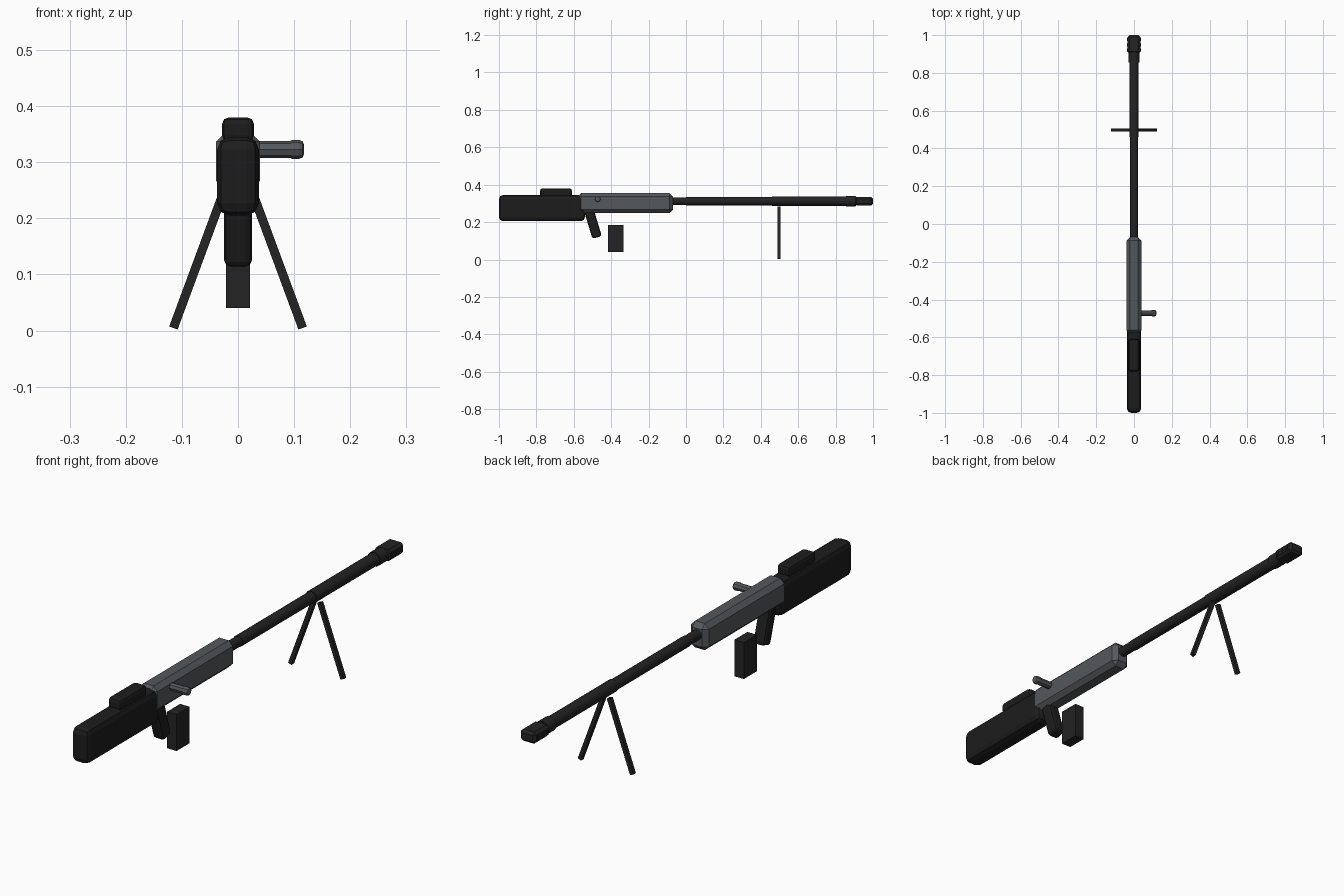
import bpy
from math import radians, pi
from mathutils import Vector

cube = bpy.data.objects.get("Cube")
if cube:
    bpy.data.objects.remove(cube, do_unlink=True)


def material(name, colour):
    m = bpy.data.materials.new(name)
    m.use_nodes = True
    m.diffuse_color = (*colour, 1)
    bsdf = m.node_tree.nodes["Principled BSDF"]
    bsdf.inputs["Base Color"].default_value = (*colour, 1)
    bsdf.inputs["Roughness"].default_value = 0.6
    return m


polymer = material("black polymer", (0.012, 0.012, 0.012))
steel = material("dark steel", (0.017, 0.017, 0.018))
gunmetal = material("grey gunmetal", (0.09, 0.098, 0.107))


def finish(obj, name, mat, bevel, segments):
    obj.name = name
    obj.data.materials.append(mat)
    if bevel:
        mod = obj.modifiers.new("edge bevel", "BEVEL")
        mod.width = bevel
        mod.segments = segments
        mod.limit_method = "ANGLE"
        mod.angle_limit = radians(50)
    return obj


def box(name, mat, centre, size, bevel=0, segments=1, rot=(0, 0, 0)):
    bpy.ops.mesh.primitive_cube_add(size=1, location=centre, rotation=rot)
    obj = bpy.context.object
    obj.scale = size
    bpy.ops.object.transform_apply(location=False, rotation=False, scale=True)
    return finish(obj, name, mat, bevel, segments)


def rod(name, mat, start, end, radius, sides=16, bevel=0):
    a, b = Vector(start), Vector(end)
    bpy.ops.mesh.primitive_cylinder_add(
        vertices=sides, radius=radius, depth=(b - a).length, location=(a + b) / 2,
        rotation=(b - a).to_track_quat("Z", "Y").to_euler())
    obj = finish(bpy.context.object, name, mat, bevel, 2)
    if sides > 8:
        bpy.ops.object.shade_smooth_by_angle(angle=radians(35))
    return obj


# Body
box("stock", polymer, (0, -0.77, 0.275), (0.074, 0.46, 0.14), 0.022, 2)
box("cheek_rest", polymer, (0, -0.695, 0.358), (0.057, 0.17, 0.044), 0.012, 2)
box("receiver", gunmetal, (0, -0.325, 0.302), (0.078, 0.51, 0.106), 0.018)
box("grip", polymer, (0, -0.497, 0.19), (0.05, 0.052, 0.15), 0.012, 2, (radians(17), 0, 0))
box("magazine", steel, (0, -0.375, 0.1125), (0.042, 0.082, 0.145))

# Bolt handle with a rounded knob
rod("bolt_handle", gunmetal, (0.02, -0.472, 0.323), (0.1, -0.472, 0.323), 0.015, 8)
rod("bolt_knob", gunmetal, (0.088, -0.472, 0.323), (0.118, -0.472, 0.323), 0.017, 8, 0.009)

# Barrel in stepped lengths
axis = 0.312
for name, y0, y1, r in (("barrel_rear", -0.1, 0.02, 0.02),
                        ("barrel_middle", 0, 0.47, 0.022),
                        ("barrel_front", 0.46, 0.91, 0.025),
                        ("barrel_collar", 0.855, 0.905, 0.029)):
    rod(name, steel, (0, y0, axis), (0, y1, axis), r)

# Muzzle brake with side ports
box("muzzle_brake", steel, (0, 0.951, axis), (0.068, 0.098, 0.046), 0.01)
for i, y in enumerate((0.92, 0.948, 0.976)):
    rod(f"brake_port_{i + 1}", polymer, (-0.036, y, axis), (0.036, y, axis), 0.008, 8)

# Splayed bipod legs
for side, s in (("left", 1), ("right", -1)):
    box(f"bipod_leg_{side}", steel, (s * 0.064, 0.498, 0.143), (0.016, 0.016, 0.295),
        rot=(0, radians(-20.3) * s, 0))
